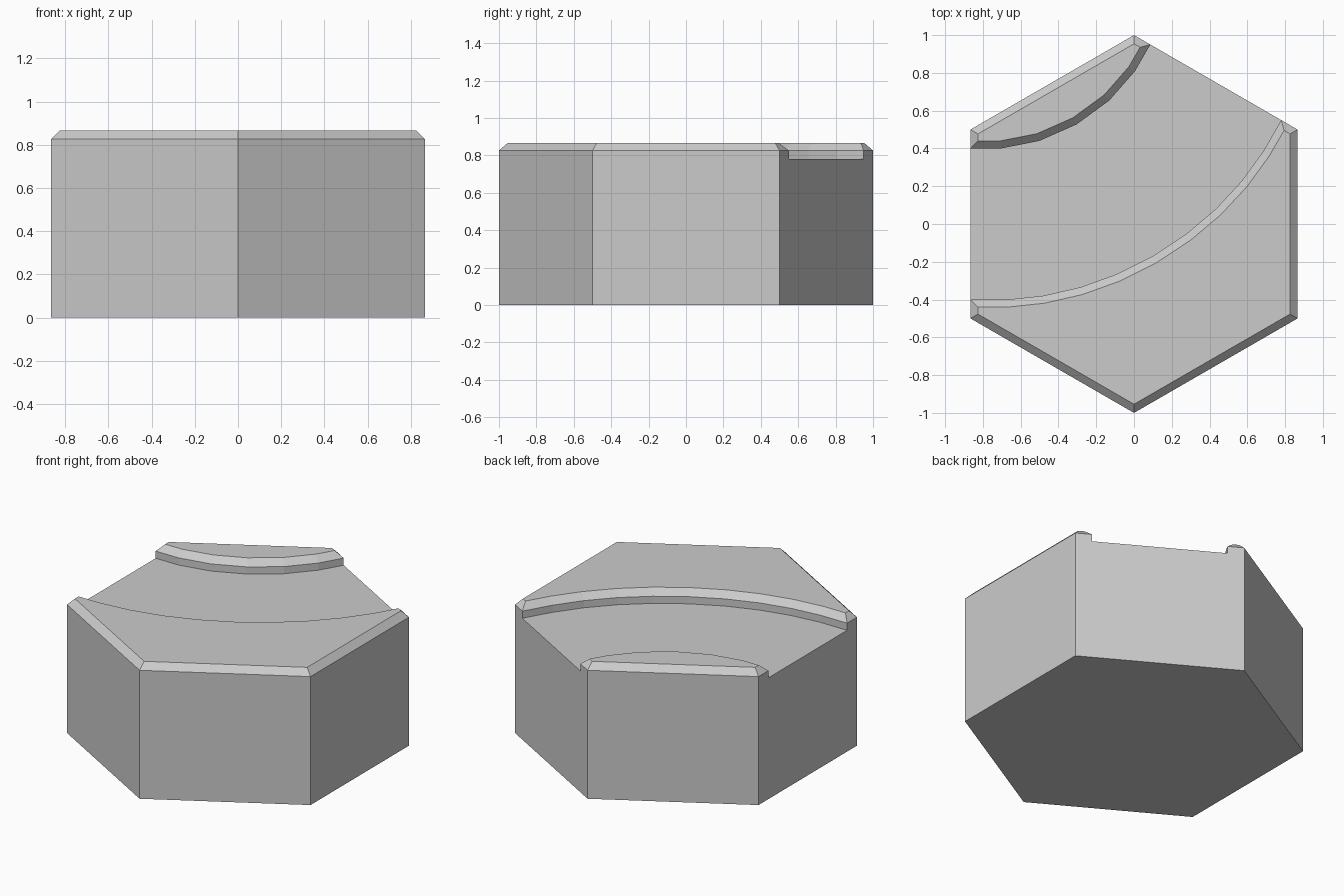
import bpy, bmesh
from math import sin, cos, radians

if "Cube" in bpy.data.objects:
    bpy.data.objects.remove(bpy.data.objects["Cube"])

TOP, FLOOR, CHAMFER = 0.866, 0.78, 0.04
CENTRE = (-0.866, 1.5)          # centre of the channel's bend


def prism(name, outline, z0, z1):
    bm = bmesh.new()
    base = bm.faces.new([bm.verts.new((x, y, z0)) for x, y in outline])
    new = bmesh.ops.extrude_face_region(bm, geom=[base], use_keep_orig=True)["geom"]
    for v in new:
        if isinstance(v, bmesh.types.BMVert):
            v.co.z = z1
    bmesh.ops.recalc_face_normals(bm, faces=bm.faces)
    mesh = bpy.data.meshes.new(name)
    bm.to_mesh(mesh)
    bm.free()
    ob = bpy.data.objects.new(name, mesh)
    bpy.context.collection.objects.link(ob)
    return ob


def bank_line(half):
    """Bend over 60 degrees mirrored from half, with straight run-outs past the tile."""
    polar = half + [(60 - a, r) for a, r in reversed(half[:-1])]
    pts = [(CENTRE[0] + r * sin(radians(a)), CENTRE[1] - r * cos(radians(a)))
           for a, r in polar]
    (x0, y0), (x1, y1) = pts[0], pts[-1]
    return ([(x0 - 0.2, y0)] + pts[1:-1]
            + [(x1 + 0.2 * cos(radians(60)), y1 + 0.2 * sin(radians(60)))])


# Hexagonal tile body
tile = prism("hex_tile", [(sin(radians(60 * i)), cos(radians(60 * i))) for i in range(6)],
             0, TOP)

# Curved channel cut through the top
inner = bank_line([(0, 1.1), (8.4, 1.112), (19, 1.121), (30, 1.1235)])
outer = bank_line([(0, 1.9), (5.8, 1.91), (11.6, 1.919), (17.6, 1.925),
                   (23.7, 1.928), (30, 1.929)])
cutter = prism("channel_cutter", inner + outer[::-1], FLOOR, TOP + 0.3)
cutter.hide_render = True
mod = tile.modifiers.new("channel", "BOOLEAN")
mod.operation, mod.solver, mod.object = "DIFFERENCE", "EXACT", cutter
bpy.context.view_layer.objects.active = tile
bpy.ops.object.modifier_apply(modifier=mod.name)
bpy.data.objects.remove(cutter)

# Chamfer around both raised banks
bm = bmesh.new()
bm.from_mesh(tile.data)
rim = [e for e in bm.edges if all(v.co.z > TOP - 0.001 for v in e.verts)
       and any(f.normal.z < 0.5 for f in e.link_faces)]
bmesh.ops.bevel(bm, geom=rim, offset=CHAMFER, offset_type="OFFSET", segments=1,
                profile=0.5, affect="EDGES")
bm.to_mesh(tile.data)
bm.free()
